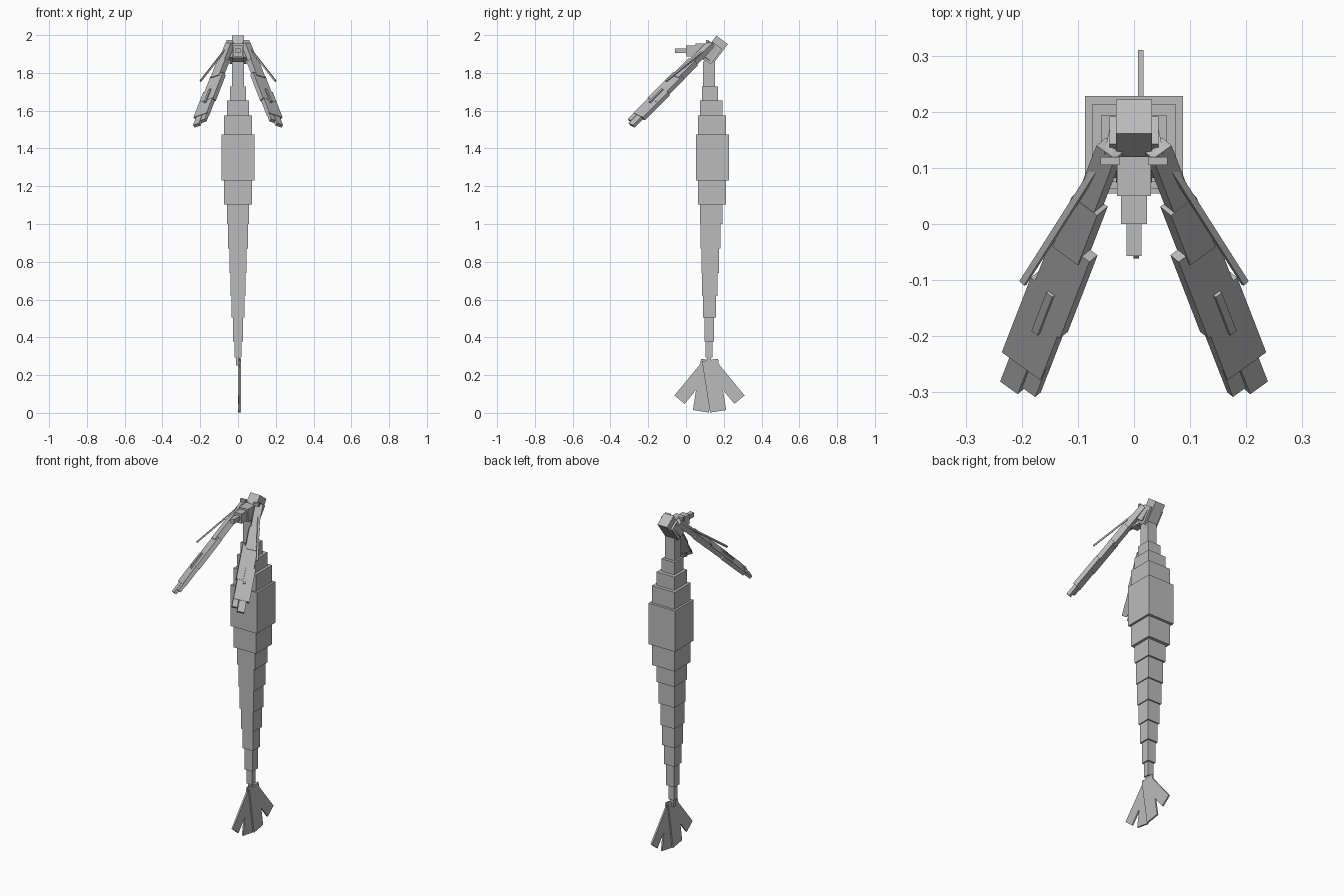
import bpy
from math import radians
from mathutils import Matrix, Vector

if "Cube" in bpy.data.objects:
    bpy.data.objects.remove(bpy.data.objects["Cube"], do_unlink=True)

grey = bpy.data.materials.new("plain_grey")
grey.use_nodes = True
COLOUR = (0.5, 0.5, 0.5, 1)
grey.diffuse_color = COLOUR
grey.node_tree.nodes["Principled BSDF"].inputs["Base Color"].default_value = COLOUR


def box(name, centre, size, rot=None):
    """Add a box of a given size, turned by a 3x3 rotation."""
    bpy.ops.mesh.primitive_cube_add(size=1)
    ob = bpy.context.object
    ob.name = name
    turn = (rot or Matrix.Identity(3)).to_4x4()
    ob.matrix_world = Matrix.Translation(centre) @ turn @ Matrix.Diagonal((*size, 1))
    ob.data.materials.append(grey)
    return ob


def axes(along, facing):
    """Rotation whose y runs along a limb and whose z faces outward."""
    y = Vector(along).normalized()
    z = Vector(facing)
    z = (z - y * z.dot(y)).normalized()
    x = y.cross(z)
    return Matrix((x, y, z)).transposed()


def tilt(degrees):
    return Matrix.Rotation(radians(degrees), 3, 'X')


# Body and tail rings: top, bottom, width, depth centre
rings = [
    (1.86, 1.72, .062, .122), (1.727, 1.653, .085, .128),
    (1.653, 1.574, .118, .134), (1.574, 1.473, .15, .138),
    (1.473, 1.23, .174, .141), (1.23, 1.103, .148, .138),
    (1.103, 1.0, .118, .134), (1.0, .87, .104, .13),
    (.87, .74, .092, .128), (.74, .62, .08, .126),
    (.62, .505, .068, .124), (.505, .378, .052, .123),
    (.378, .294, .036, .122), (.294, .25, .022, .122),
]
for i, (top, bottom, width, y) in enumerate(rings):
    box(f"body_ring_{i}", (0, y, (top + bottom) / 2), (width, width, top - bottom))

# Tail fan
for side, root in ((-1, .122), (1, .127)):
    for part, angle, length, width, z in (("outer", 39.4, .246, .07, .26),
                                          ("inner", 9, .275, .086, .28)):
        rot = tilt(side * angle)
        mid = Vector((.008 + side * .004, root, z)) + rot @ Vector((0, 0, -length / 2))
        box(f"tail_{part}_blade_{'front' if side < 0 else 'back'}", mid,
            (.009, width, length), rot)

# Head
head_turn = tilt(-37)
box("head", (.0, .148, 1.917), (.064, .076, .145), head_turn)
box("head_shell", (0, .137, 1.905), (.088, .062, .1), head_turn)

# Stepped snout
box("snout_base", (0, .085, 1.917), (.06, .07, .075))
box("snout_middle", (0, .03, 1.915), (.046, .06, .058))
box("snout_tip", (0, -.028, 1.917), (.026, .058, .026))

# Arm plates: start, end, width, thickness, sideways shift
plates = [
    ("upper_arm", .0, .16, .042, .03, 0),
    ("elbow", .14, .27, .058, .034, 0),
    ("forearm", .25, .45, .084, .026, .004),
    ("palm", .37, .565, .088, .024, -.004),
    ("outer_finger", .54, .63, .04, .018, -.012),
    ("inner_finger", .54, .61, .03, .018, .026),
]
for side, label in ((-1, "right"), (1, "left")):
    along = Vector((side * .264, -.681, -.681)).normalized()
    rot = axes(along, (side * .54, -.44, .66))
    across = rot.col[0] * -side
    shoulder = Vector((side * .042, .135, 1.955))
    for name, start, end, width, thick, shift in plates:
        mid = shoulder + along * (start + end) / 2 - across * shift
        box(f"{label}_{name}", mid, (width, end - start, thick), rot)

    # Small spur lying on the palm
    spur = shoulder + along * .42 + rot.col[2] * .014
    box(f"{label}_spur", spur, (.014, .1, .012), rot)

    # Eyes and cheek plates
    box(f"{label}_eye", (side * .043, .112, 1.965), (.034, .014, .016))
    cheek_turn = Matrix.Rotation(radians(side * 12), 3, 'Z') @ head_turn
    box(f"{label}_cheek", (side * .046, .125, 1.915), (.014, .06, .08), cheek_turn)

    # Feelers
    base = Vector((side * .055, .12, 1.94))
    tip = Vector((side * .198, -.105, 1.757))
    span = tip - base
    box(f"{label}_feeler", (base + tip) / 2, (.012, span.length, .008),
        axes(span, (side * .5, 0, 1)))
